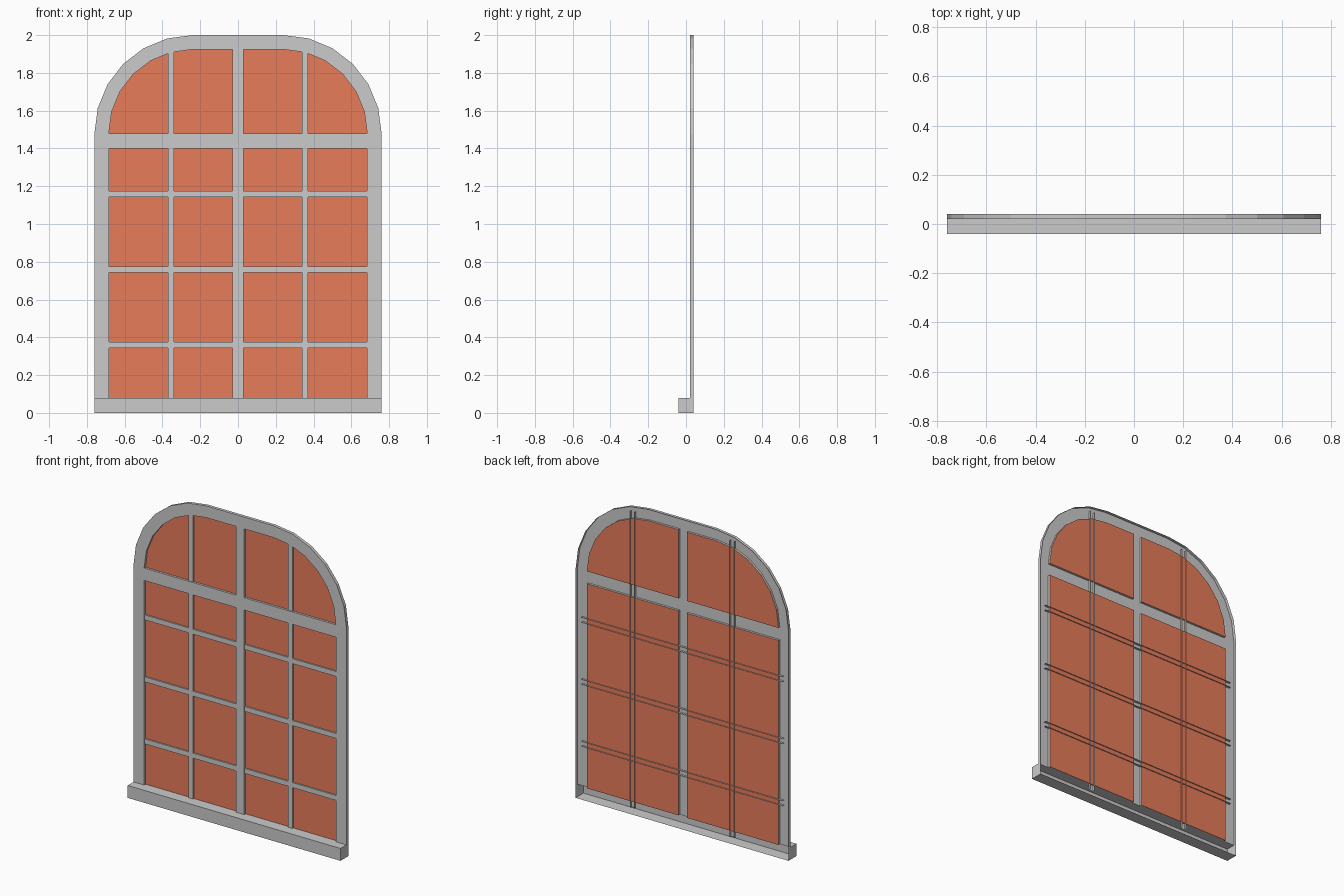
import bpy, math
from mathutils import Vector

if "Cube" in bpy.data.objects:
    bpy.data.objects.remove(bpy.data.objects["Cube"])

FRONT, GLASS, BACK = 0.02, 0.034, 0.04   # y planes: frame face, glass, wall side
SILL, SPRING, HALF = 0.08, 1.48, 0.76    # sill top, arch start, half width


def make(name, faces, material=None):
    """Mesh from (points, outward direction) pairs."""
    verts, polys = [], []
    for pts, out in faces:
        pts = [Vector(p) for p in pts]
        normal = Vector((0, 0, 0))
        for a, b in zip(pts, pts[1:] + pts[:1]):
            normal += a.cross(b)
        if normal.dot(Vector(out)) < 0:
            pts.reverse()
        polys.append(range(len(verts), len(verts) + len(pts)))
        verts += pts
    mesh = bpy.data.meshes.new(name)
    mesh.from_pydata([tuple(v) for v in verts], [], [list(p) for p in polys])
    ob = bpy.data.objects.new(name, mesh)
    bpy.context.collection.objects.link(ob)
    if material:
        mesh.materials.append(material)
    return ob


def flat(outline, y):
    return [(x, y, z) for x, z in outline], (0, -1, 0)


def rect(x0, x1, z0, z1):
    return [(x0, z0), (x1, z0), (x1, z1), (x0, z1)]


def wall(a, b, y0, y1, toward, sign=1):
    """Side wall along edge a-b, facing toward (or away from) a point."""
    mid = ((a[0] + b[0]) / 2, (a[1] + b[1]) / 2)
    dx, dz = b[0] - a[0], b[1] - a[1]
    n = Vector((dz, 0, -dx))
    if n.dot(Vector((toward[0] - mid[0], 0, toward[1] - mid[1]))) * sign < 0:
        n = -n
    return [(a[0], y0, a[1]), (b[0], y0, b[1]), (b[0], y1, b[1]), (a[0], y1, a[1])], n


def arc(r, s):
    return [(s * (0.24 + r * math.cos(math.radians(15 * i))),
             SPRING + r * math.sin(math.radians(15 * i))) for i in range(7)]


# Frame and glass, one half at a time (hollow, open at the wall side)
frame, glass = [], []
for s in (-1, 1):
    outer, inner = arc(0.52, s), arc(0.444, s)
    top_in = inner[-1][1]
    frame += [flat(rect(s * 0.684, s * HALF, SILL, SPRING), FRONT),
              flat(rect(s * 0.03, s * 0.684, 1.40, SPRING), FRONT),
              flat(rect(0, s * 0.03, SILL, top_in), FRONT),
              flat(rect(0, s * 0.24, top_in, 2.0), FRONT)]
    for i in range(6):
        frame.append(flat([outer[i], outer[i + 1], inner[i + 1], inner[i]], FRONT))
    border = [(s * HALF, SILL)] + outer + [(0, 2.0)]
    for a, b in zip(border, border[1:]):
        frame.append(wall(a, b, FRONT, BACK, (0, 1), -1))
    panes = [rect(s * 0.03, s * 0.684, SILL, 1.40),
             inner + [(s * 0.03, top_in), (s * 0.03, SPRING)]]
    for pane in panes:
        glass.append(flat(pane, GLASS))
        mid = (s * 0.35, sum(p[1] for p in pane) / len(pane))
        for a, b in zip(pane, pane[1:] + pane[:1]):
            frame.append(wall(a, b, FRONT, GLASS, mid))
make("window_frame", frame)

red = bpy.data.materials.new("red_glass")
red.diffuse_color = (0.8, 0.2, 0.1, 1)
red.use_nodes = True
red.node_tree.nodes["Principled BSDF"].inputs["Base Color"].default_value = red.diffuse_color
make("glass_panes", glass, red)

# Sill: box open at the wall side
sill = [flat(rect(-HALF, HALF, 0, SILL), -0.04)]
for z, y1, d in ((0, BACK, -1), (SILL, FRONT, 1)):
    sill.append(([(-HALF, -0.04, z), (HALF, -0.04, z), (HALF, y1, z), (-HALF, y1, z)], (0, 0, d)))
for s in (-1, 1):
    x = s * HALF
    sill.append(([(x, -0.04, 0), (x, BACK, 0), (x, BACK, SILL), (x, -0.04, SILL)], (s, 0, 0)))
make("sill", sill)


# Glazing bars: open U channels standing on the glass
def bar(name, x0, x1, z0, z1):
    r = rect(x0, x1, z0, z1)
    mid = ((x0 + x1) / 2, (z0 + z1) / 2)
    sides = ((0, 1), (2, 3)) if x1 - x0 > z1 - z0 else ((1, 2), (3, 0))
    make(name, [flat(r, 0.025)] +
         [wall(r[i], r[j], 0.025, BACK, mid, -1) for i, j in sides])


for i, x in enumerate((-0.355, 0.355)):
    bar(f"vertical_bar_{i + 1}", x - 0.016, x + 0.016, 0.04, 1.955)
for i, z in enumerate((0.36, 0.76, 1.16)):
    bar(f"horizontal_bar_{i + 1}", -0.72, 0.72, z - 0.016, z + 0.016)
